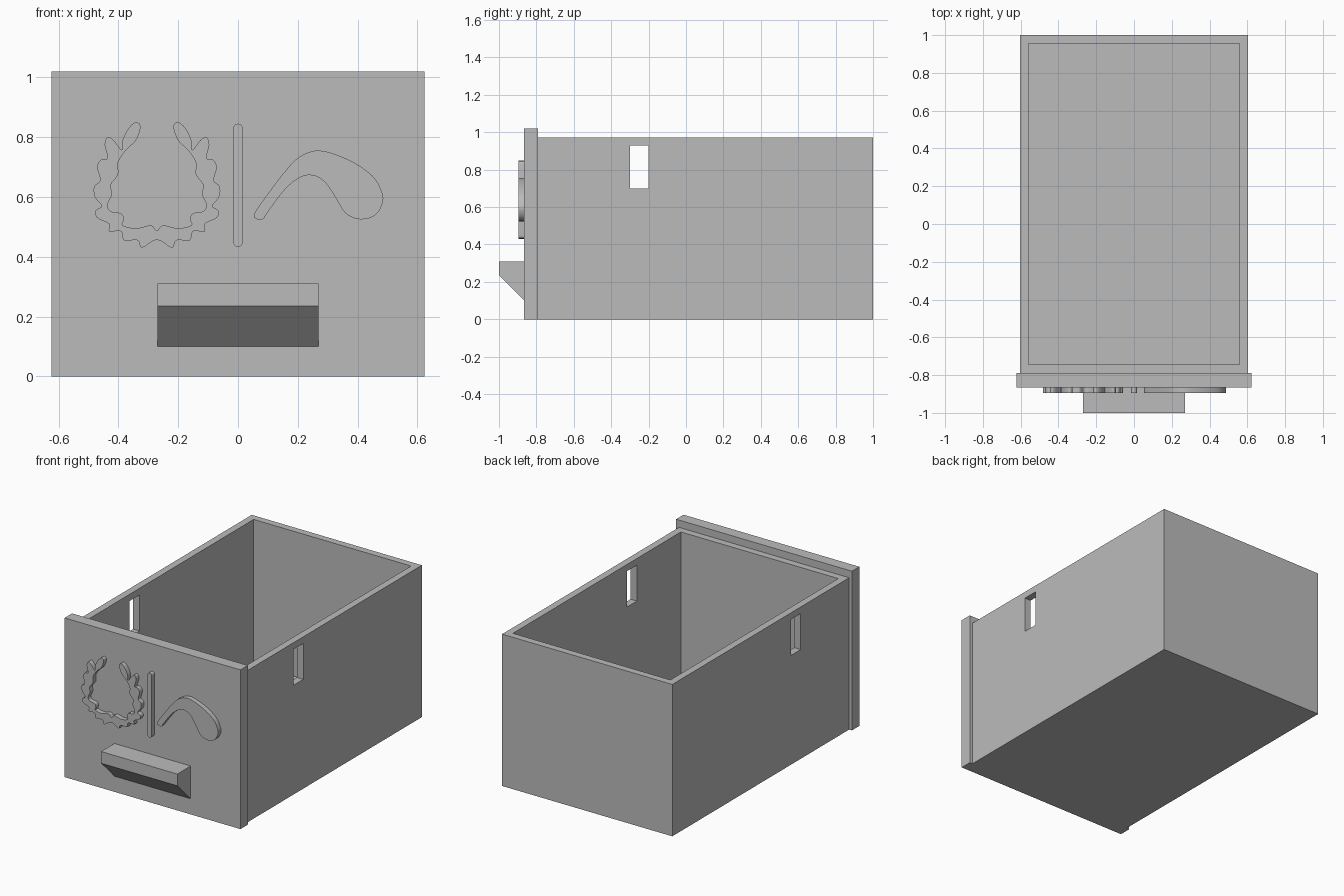
import bpy
import bmesh
from math import cos, sin, pi
from mathutils import Vector

start = bpy.data.objects.get("Cube")
if start:
    bpy.data.objects.remove(start, do_unlink=True)

# Single plain grey
grey = bpy.data.materials.new("plain grey")
grey.use_nodes = True
colour = (0.5, 0.5, 0.5, 1)
grey.diffuse_color = colour
grey.node_tree.nodes["Principled BSDF"].inputs["Base Color"].default_value = colour


def add_object(name, bm):
    bmesh.ops.recalc_face_normals(bm, faces=bm.faces)
    mesh = bpy.data.meshes.new(name)
    bm.to_mesh(mesh)
    bm.free()
    mesh.materials.append(grey)
    obj = bpy.data.objects.new(name, mesh)
    bpy.context.collection.objects.link(obj)
    return obj


def box(name, low, high):
    bm = bmesh.new()
    bmesh.ops.create_cube(bm, size=1)
    low, high = Vector(low), Vector(high)
    bmesh.ops.scale(bm, vec=high - low, verts=bm.verts)
    bmesh.ops.translate(bm, vec=(low + high) / 2, verts=bm.verts)
    return add_object(name, bm)


def prism(name, points, offset):
    """Extrude a flat outline of 3D points along an offset."""
    bm = bmesh.new()
    face = bm.faces.new([bm.verts.new(p) for p in points])
    extruded = bmesh.ops.extrude_face_region(bm, geom=[face], use_keep_orig=True)
    moved = [v for v in extruded["geom"] if isinstance(v, bmesh.types.BMVert)]
    bmesh.ops.translate(bm, vec=offset, verts=moved)
    return add_object(name, bm)


def smooth_loop(points, steps=4):
    """Round a closed outline by interpolating through its points."""
    result = []
    count = len(points)
    for i in range(count):
        a, b, c, d = (Vector(points[(i + k) % count]) for k in (-1, 0, 1, 2))
        for s in range(steps):
            t = s / steps
            result.append(b + (c - a) * t / 2
                          + (a - b * 2.5 + c * 2 - d / 2) * t ** 2
                          + (b * 3 - a - c * 3 + d) * t ** 3 / 2)
    return result


def cut(obj, cutter):
    mod = obj.modifiers.new("cut", "BOOLEAN")
    mod.operation = "DIFFERENCE"
    mod.solver = "EXACT"
    mod.object = cutter
    bpy.context.view_layer.update()
    depsgraph = bpy.context.evaluated_depsgraph_get()
    mesh = bpy.data.meshes.new_from_object(obj.evaluated_get(depsgraph))
    obj.modifiers.clear()
    obj.data = mesh
    bpy.data.objects.remove(cutter, do_unlink=True)


# Open tray with a slot through both side walls
FRONT, PANEL = -0.865, -0.79
WALL, HALF, HEIGHT = 0.045, 0.603, 0.973
tray = box("drawer_tray", (-HALF, PANEL, 0), (HALF, 1, HEIGHT))
cut(tray, box("hollow_cutter", (WALL - HALF, PANEL + WALL, WALL),
              (HALF - WALL, 1 - WALL, HEIGHT + 1)))
cut(tray, box("slot_cutter", (-1, -0.3, 0.7), (1, -0.2, 0.93)))

# Front panel
box("front_panel", (-0.623, FRONT, 0), (0.623, PANEL, 1.02))

# Handle with a sloping underside
grip = [(FRONT, 0.31), (-1, 0.31), (-1, 0.235), (FRONT, 0.1)]
prism("handle", [(-0.27, y, z) for y, z in grip], (0.54, 0, 0))


# Raised ornaments on the front panel
def relief(name, outline):
    obj = prism(name, [(x, FRONT, z) for x, z in outline], (0, -0.03, 0))
    bpy.ops.object.select_all(action="DESELECT")
    obj.select_set(True)
    bpy.context.view_layer.objects.active = obj
    bpy.ops.object.shade_smooth_by_angle(angle=pi / 5)


# Leafy wreath: one half, mirrored about its middle
leaf_half = [
    (0, .457), (.05, .43), (.065, .455), (.11, .455), (.12, .485),
    (.16, .485), (.16, .51), (.2, .53), (.205, .555), (.185, .57),
    (.208, .6), (.21, .635), (.19, .655), (.2, .7), (.187, .725),
    (.165, .73), (.175, .775), (.165, .8), (.145, .79), (.118, .757),
    (.115, .79), (.095, .83), (.07, .85), (.055, .835), (.07, .79),
    (.105, .755), (.13, .715), (.13, .675), (.155, .64), (.15, .61),
    (.165, .575), (.155, .552), (.12, .545), (.11, .525), (.115, .505),
    (.07, .495), (.02, .505), (0, .487)]
mirrored = [(-x, z) for x, z in reversed(leaf_half[1:-1])]
relief("wreath_relief",
       [(x - 0.271, z) for x, z in smooth_loop(leaf_half + mirrored)])

# Round-ended divider bar
radius, bottom, top = 0.015, 0.447, 0.83
relief("divider_bar", [
    (radius * cos(start + pi * i / 10), z + radius * sin(start + pi * i / 10))
    for start, z in ((0, top), (pi, bottom)) for i in range(11)])

# Bent blade
relief("bent_blade_relief", smooth_loop([
    (.055, .545), (.065, .525), (.085, .527), (.1, .55), (.157, .625),
    (.207, .665), (.25, .672), (.29, .65), (.325, .6), (.36, .545),
    (.41, .525), (.46, .54), (.485, .585), (.478, .625), (.45, .67),
    (.375, .722), (.275, .755), (.207, .735), (.157, .685), (.107, .62)]))
